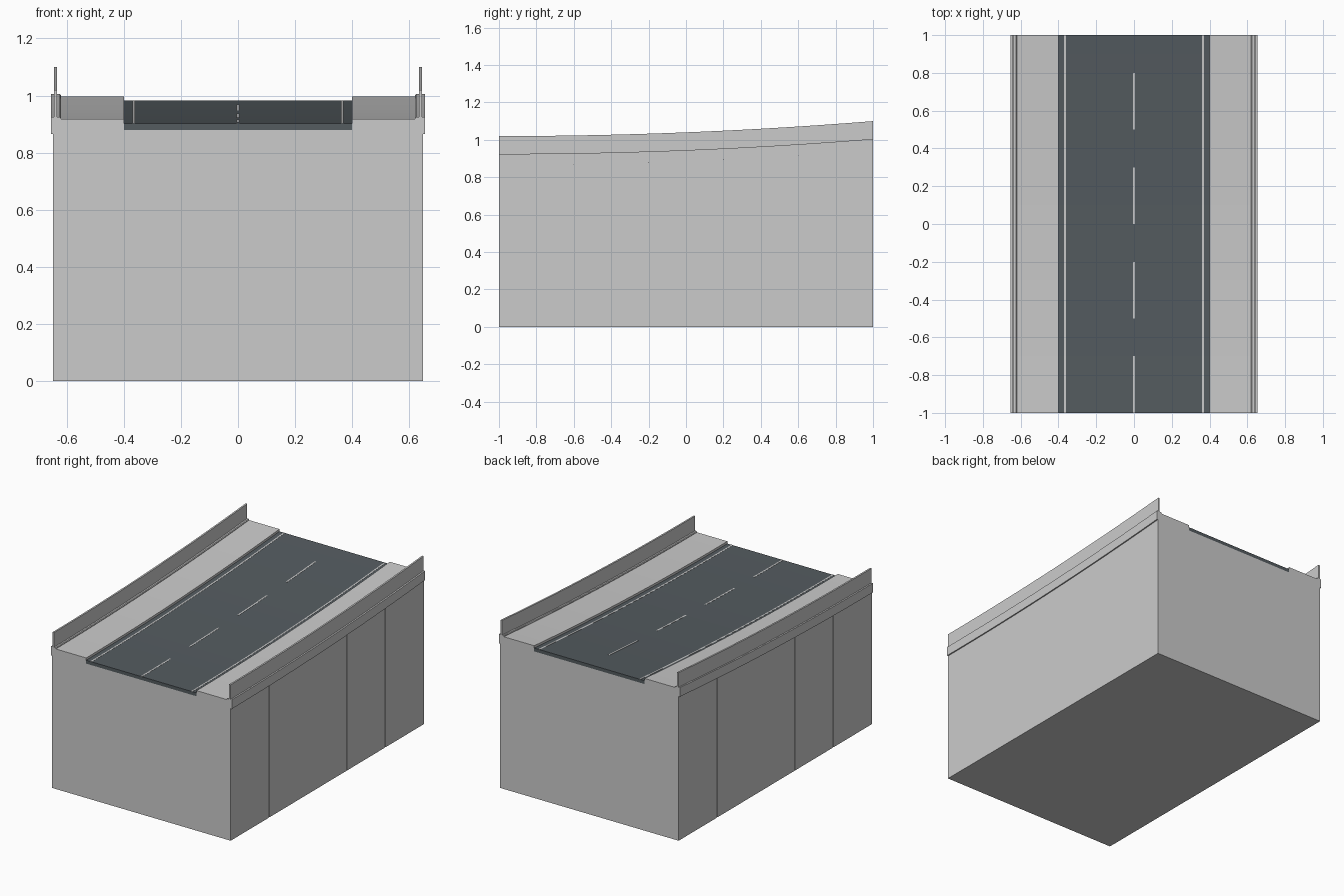
import bpy, bmesh

if "Cube" in bpy.data.objects:
    bpy.data.objects.remove(bpy.data.objects["Cube"])

SEG = 20


def rise(y):
    # gentle ramp: flat at the front, 0.08 higher at the back
    return 0.08 * ((y + 1) / 2) ** 2


def sweep(name, profile, y0=-1.0, y1=1.0, n=SEG, mirror=False, mat=None):
    """Sweep an x/z profile along y; points on the ground stay on the ground."""
    bm = bmesh.new()
    rings = []
    for i in range(n + 1):
        y = y0 + (y1 - y0) * i / n
        rings.append([bm.verts.new((x, y, z + rise(y) if z > 0 else 0))
                      for x, z in profile])
    k = len(profile)
    for a, b in zip(rings, rings[1:]):
        for j in range(k):
            bm.faces.new((a[j], a[(j + 1) % k], b[(j + 1) % k], b[j]))
    bm.faces.new(rings[0])
    bm.faces.new(rings[-1][::-1])
    bmesh.ops.recalc_face_normals(bm, faces=bm.faces)
    me = bpy.data.meshes.new(name)
    bm.to_mesh(me)
    bm.free()
    ob = bpy.data.objects.new(name, me)
    bpy.context.collection.objects.link(ob)
    if mirror:
        ob.modifiers.new("Mirror", 'MIRROR')
    if mat:
        me.materials.append(mat)
    return ob


def rect(x0, x1, z0, z1):
    return [(x0, z0), (x1, z0), (x1, z1), (x0, z1)]


asphalt = bpy.data.materials.new("asphalt")
asphalt.diffuse_color = (0.09, 0.107, 0.118, 1)
asphalt.use_nodes = True
asphalt.node_tree.nodes["Principled BSDF"].inputs["Base Color"].default_value = asphalt.diffuse_color
paint = bpy.data.materials.new("paint")
paint.diffuse_color = (0.8, 0.8, 0.8, 1)
paint.use_nodes = True
paint.node_tree.nodes["Principled BSDF"].inputs["Base Color"].default_value = paint.diffuse_color

# Embankment with raised pavements and a trough for the road
sweep("embankment", [(-0.643, 0), (0.643, 0), (0.643, 0.917), (0.4, 0.917),
                     (0.4, 0.88), (-0.4, 0.88), (-0.4, 0.917), (-0.643, 0.917)])

# Road surface
sweep("road", rect(-0.4, 0.4, 0.88, 0.902), mat=asphalt)

# Painted edge lines and centre dashes
sweep("edge_lines", rect(0.36, 0.37, 0.9, 0.903), mirror=True, mat=paint)
for i in range(4):
    y = -1 + 0.5 * i
    sweep(f"centre_dash_{i + 1}", rect(-0.005, 0.005, 0.9, 0.903),
          y, y + 0.3, 3, mat=paint)

# Side wall panels separated by narrow joints
for i in range(5):
    y = -1 + 0.4 * i
    sweep(f"wall_panels_{i + 1}", rect(0.64, 0.647, 0, 0.88),
          y + (0.002 if i else 0), y + 0.4 - (0.002 if i < 4 else 0),
          4, mirror=True)

# Coping beam along each edge, with a thin parapet on top
sweep("coping", [(0.62, 0.91), (0.642, 0.865), (0.655, 0.865), (0.655, 0.925),
                 (0.624, 0.925), (0.62, 0.921)], mirror=True)
sweep("parapet", rect(0.634, 0.645, 0.92, 1.02), mirror=True)
